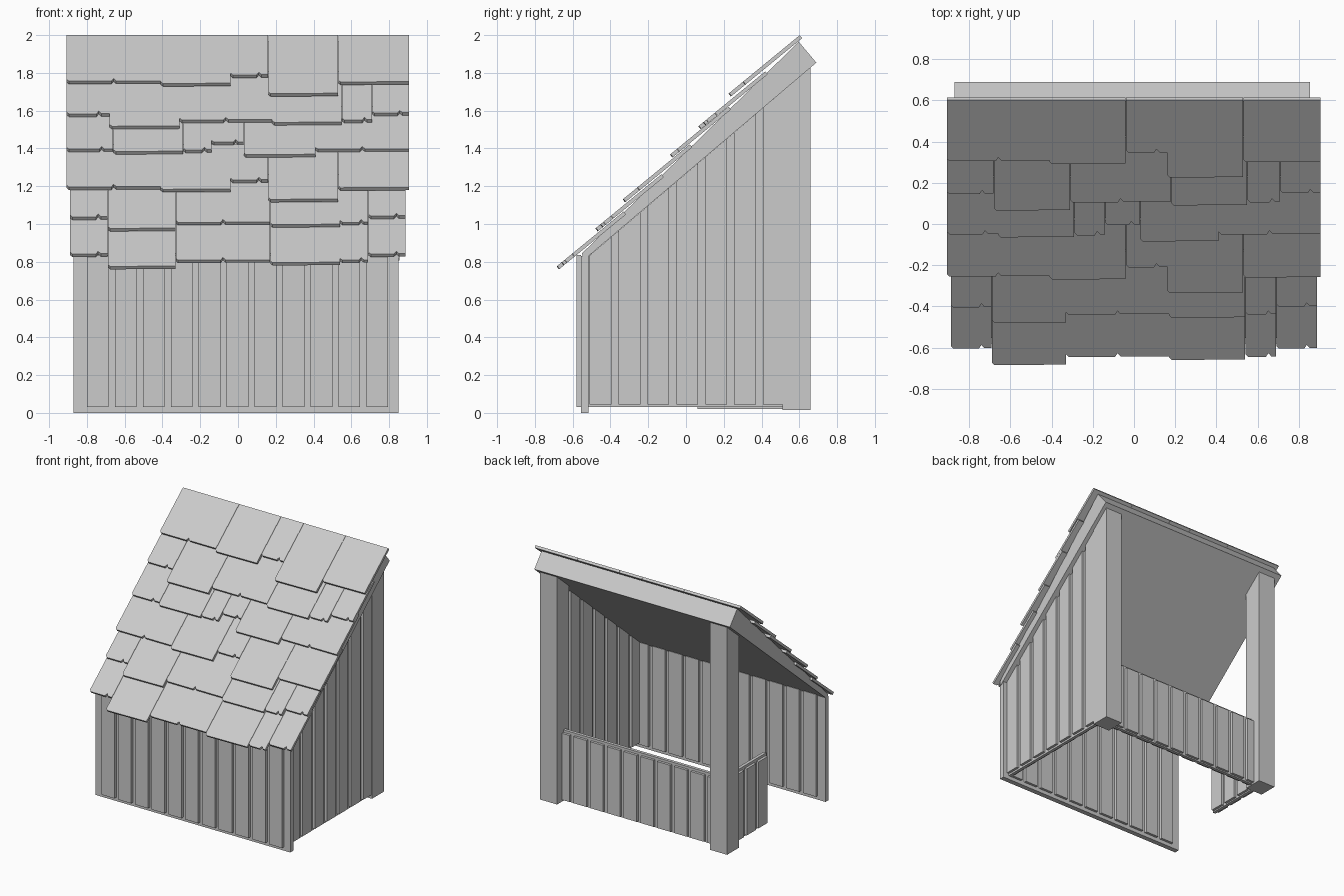
import bpy, bmesh, math
from mathutils import Vector

if "Cube" in bpy.data.objects:
    bpy.data.objects.remove(bpy.data.objects["Cube"])


def build(name, prisms):
    """One object from prisms; each is (base points, extrusion vector)."""
    bm = bmesh.new()
    for pts, ext in prisms:
        ext = Vector(ext)
        low = [bm.verts.new(p) for p in pts]
        high = [bm.verts.new(Vector(p) + ext) for p in pts]
        n = len(pts)
        bm.faces.new(low)
        bm.faces.new(high[::-1])
        for i in range(n):
            j = (i + 1) % n
            bm.faces.new((low[i], high[i], high[j], low[j]))
    bmesh.ops.recalc_face_normals(bm, faces=bm.faces)
    mesh = bpy.data.meshes.new(name)
    bm.to_mesh(mesh)
    bm.free()
    obj = bpy.data.objects.new(name, mesh)
    bpy.context.collection.objects.link(obj)
    return obj


def box(x0, x1, y0, y1, z0, z1):
    return ([(x0, y0, z0), (x1, y0, z0), (x1, y1, z0), (x0, y1, z0)], (0, 0, z1 - z0))


def roof_z(y):
    """Height of the roof underside."""
    return 1.85 + 0.85 * (y - 0.685)


def sloped(x0, x1, y0, y1, z0):
    """Upright board whose top follows the roof."""
    pts = [(x0, y0, z0), (x0, y1, z0), (x0, y1, roof_z(y1)), (x0, y0, roof_z(y0))]
    return (pts, (x1 - x0, 0, 0))


PLANK, STEP = 0.115, 0.148

# Front wall: core board with planks on both faces
build("front_wall_core", [box(-0.87, 0.85, -0.555, -0.515, 0.0, 0.83)])
front = []
for i in range(11):
    x = -0.80 + STEP * i
    front.append(box(x, x + PLANK, -0.58, -0.555, 0.03, 0.835))
    front.append(box(x, x + PLANK, -0.515, -0.495, 0.03, 0.845))
build("front_wall_planks", front)

# Full height right wall
build("right_wall_core", [sloped(0.775, 0.80, -0.515, 0.52, 0.03)])
side = []
for i in range(7):
    y = -0.51 + 0.153 * i
    y1 = min(y + PLANK, 0.51)
    side.append(sloped(0.80, 0.82, y, y1, 0.045))
    side.append(sloped(0.755, 0.775, y, y1, 0.045))
build("right_wall_planks", side)

# Rear corner posts
for name, x in (("left_rear_post", -0.825), ("right_rear_post", 0.675)):
    build(name, [sloped(x, x + 0.15, 0.51, 0.66, 0.015)])

# Low rear wall between the posts
build("rear_low_wall_core", [box(-0.69, 0.69, 0.555, 0.58, 0.02, 0.58)])
rear = []
for i in range(10):
    x = -0.725 + STEP * i
    x0, x1 = max(x, -0.68), min(x + PLANK, 0.68)
    rear.append(box(x0, x1, 0.58, 0.60, 0.03, 0.56))
    rear.append(box(x0, x1, 0.535, 0.555, 0.03, 0.56))
build("rear_low_wall_planks", rear)

# Short low wall on the left, leaving a doorway
build("left_low_wall_core", [box(-0.75, -0.725, 0.06, 0.52, 0.02, 0.58)])
low = []
for i in range(3):
    y = 0.07 + STEP * i
    low.append(box(-0.77, -0.75, y, y + PLANK, 0.03, 0.56))
    low.append(box(-0.725, -0.705, y, y + PLANK, 0.03, 0.56))
build("left_low_wall_planks", low)

# Wedge shaped roof deck
deck = [(0.69, 1.854), (0.597, 1.965), (-0.55, 0.845), (-0.545, 0.806)]
build("roof_deck", [([(-0.87, y, z) for y, z in deck], (1.725, 0, 0))])

# Shingles: x breaks, lower edge y of each shingle, one reference point on the row's plane
TILT = 0.82
A = [-0.908, -0.41, -0.04, 0.16, 0.53, 0.905]
B = [-0.89, -0.69, -0.33, 0.17, 0.54, 0.69, 0.888]
rows = [
    (B, [-0.605, -0.685, -0.645, -0.66, -0.645, -0.605], (-0.60, 0.845)),
    (B, [-0.405, -0.48, -0.44, -0.455, -0.44, -0.40], (-0.40, 1.042)),
    (A, [-0.255, -0.27, -0.21, -0.335, -0.26], (-0.25, 1.20)),
    ([-0.908, -0.66, -0.29, -0.14, 0.03, 0.41, 0.905],
     [-0.05, -0.065, -0.055, -0.005, -0.085, -0.05], (-0.045, 1.40)),
    ([-0.908, -0.68, -0.31, 0.18, 0.55, 0.71, 0.905],
     [0.145, 0.065, 0.105, 0.09, 0.105, 0.15], (0.15, 1.587)),
    (A, [0.305, 0.29, 0.345, 0.225, 0.30], (0.31, 1.76)),
]
down = Vector((0, TILT, -1)).normalized() * 0.02
for r, (xs, ys, (yr, zr)) in enumerate(rows):
    tiles = []
    top = 0.602 if r == 5 else yr + 0.27
    for i, y in enumerate(ys):
        x0, x1 = xs[i] + 0.001, xs[i + 1] - 0.001
        w = x1 - x0
        edge = [(x0, top), (x0, y + 0.012), (x0 + 0.012, y)]
        # Chipped edge on the narrow and the widest shingles
        if w < 0.26 or w > 0.4:
            c = x0 + w * (0.75 if w < 0.26 else 0.5)
            edge += [(c - 0.012, y), (c, y + 0.018), (c + 0.014, y + 0.003)]
        edge += [(x1, y + 0.003), (x1, top)]
        tiles.append(([(px, py, zr + TILT * (py - yr)) for px, py in edge], down))
    build(f"shingle_row_{r + 1}", tiles)
